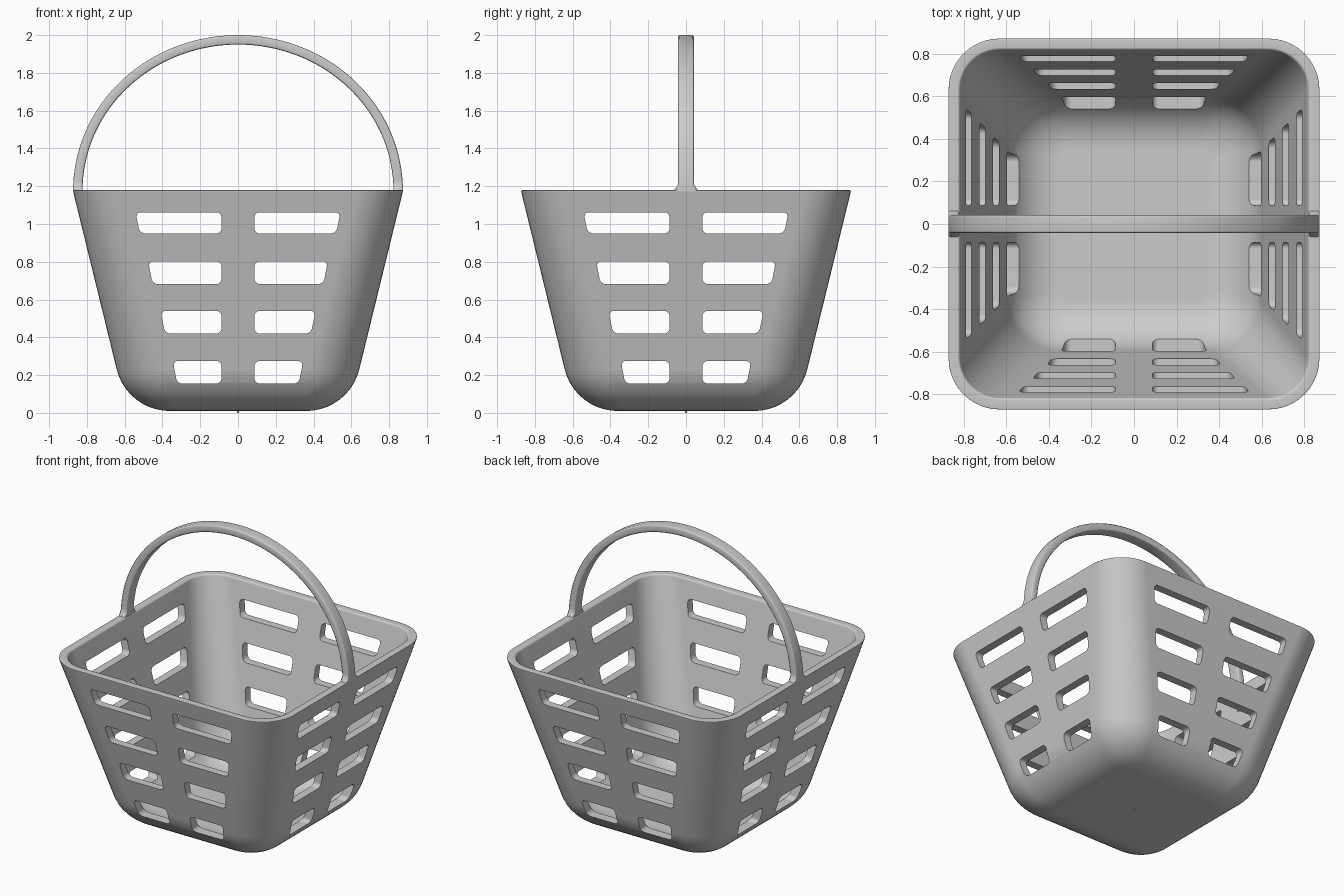
import bpy, bmesh
from math import sin, cos, pi, atan, tan, radians

if "Cube" in bpy.data.objects:
    bpy.data.objects.remove(bpy.data.objects["Cube"])

TOP, BASE, WALL = 1.18, 0.01, 0.055
SLOPE = 0.245


def half(z):
    return 0.875 - SLOPE * (TOP - z)


def make(name, bm):
    bmesh.ops.recalc_face_normals(bm, faces=bm.faces)
    me = bpy.data.meshes.new(name)
    bm.to_mesh(me)
    bm.free()
    ob = bpy.data.objects.new(name, me)
    bpy.context.collection.objects.link(ob)
    return ob


def activate(ob):
    bpy.ops.object.select_all(action='DESELECT')
    ob.select_set(True)
    bpy.context.view_layer.objects.active = ob


def loft(bm, rings, closed=False):
    loops = [[bm.verts.new(p) for p in r] for r in rings]
    for a, b in zip(loops, loops[1:]):
        n = len(a)
        for i in range(n):
            bm.faces.new((a[i], a[(i + 1) % n], b[(i + 1) % n], b[i]))
    bm.faces.new(loops[0])
    bm.faces.new(loops[-1])


def square_ring(h, r, z, seg=10):
    pts = []
    for q, (sx, sy) in enumerate(((1, 1), (-1, 1), (-1, -1), (1, -1))):
        for i in range(seg + 1):
            a = (q + i / seg) * pi / 2
            pts.append((sx * (h - r) + r * cos(a), sy * (h - r) + r * sin(a), z))
    return pts


def shell_profile(inset, floor, fillet, corner, seg=10):
    """(half width, corner radius, z) from the floor up to the start of the wall"""
    turn = pi / 2 - atan(SLOPE)
    x0 = half(floor) - inset - fillet * tan(turn / 2)
    out = []
    for i in range(seg + 1):
        a = turn * i / seg
        x = x0 + fillet * sin(a)
        r = corner - (x0 + fillet * sin(turn) - x) * 0.75
        out.append((x, max(r, 0.03), floor + fillet * (1 - cos(a))))
    return out


# Basket shell: outside going up, over the soft rim, inside going down
outer = shell_profile(0, BASE, 0.29, 0.27)
inner = shell_profile(WALL, BASE + 0.055, 0.25, 0.23)
b = 0.01
rim = [(half(TOP - b), 0.24, TOP - b), (half(TOP) - 0.003, 0.238, TOP - 0.003),
       (half(TOP) - b, 0.23, TOP), (half(TOP) - WALL + b, 0.20, TOP),
       (half(TOP) - WALL + 0.003, 0.193, TOP - 0.003),
       (half(TOP - b) - WALL, 0.19, TOP - b)]
bm = bmesh.new()
loft(bm, [square_ring(*p) for p in outer + rim + inner[::-1]])
basket = make("basket", bm)

# Slot cutters: (bottom, top, outer end at bottom, outer end at top)
ROWS = [(0.95, 1.062, 0.52, 0.542), (0.682, 0.802, 0.452, 0.476),
        (0.42, 0.54, 0.386, 0.41), (0.155, 0.275, 0.322, 0.345)]


def slot_cutter(name, along_x):
    bm = bmesh.new()
    for z0, z1, e0, e1 in ROWS:
        for s in (-1, 1):
            quad = [(0.087 * s, z0), (e0 * s, z0), (e1 * s, z1), (0.087 * s, z1)]
            ends = []
            for d in (-1.2, 1.2):
                ends.append([bm.verts.new((d, u, z) if along_x else (u, d, z)) for u, z in quad])
            bm.faces.new(ends[0])
            bm.faces.new(ends[1])
            for i in range(4):
                j = (i + 1) % 4
                bm.faces.new((ends[0][i], ends[0][j], ends[1][j], ends[1][i]))
    axis = 0 if along_x else 1
    long_edges = [e for e in bm.edges if abs(e.verts[0].co[axis] - e.verts[1].co[axis]) > 2]
    bmesh.ops.bevel(bm, geom=long_edges, offset=0.028, segments=5, profile=0.5, affect='EDGES')
    return make(name, bm)


for name, along_x in (("front_slot_cutter", False), ("side_slot_cutter", True)):
    cutter = slot_cutter(name, along_x)
    cutter.hide_render = True
    activate(basket)
    mod = basket.modifiers.new("slots", 'BOOLEAN')
    mod.operation, mod.solver, mod.object = 'DIFFERENCE', 'EXACT', cutter
    bpy.ops.object.modifier_apply(modifier=mod.name)
    bpy.data.objects.remove(cutter)

# Arched handle with softened edges, flaring where it meets the rim
rings = []
params = [0, 0.012, 0.02, 0.03, 0.045] + [0.07 + 0.86 * i / 56 for i in range(57)]
params += [1 - t for t in (0.045, 0.03, 0.02, 0.012, 0)]
c = 0.008
for t in params:
    a = pi * t
    rise = 0.82 * sin(a)
    w = 0.042 + 0.022 * max(0, 1 - rise / 0.04) ** 2
    sec = [(0, w - c), (0, -w + c), (c, -w), (0.05 - c, -w),
           (0.05, -w + c), (0.05, w - c), (0.05 - c, w), (c, w)]
    rings.append([((0.873 - d) * cos(a), y, TOP - 0.004 + (0.824 - d) * sin(a)) for d, y in sec])
bm = bmesh.new()
loft(bm, rings)
handle = make("handle", bm)

# Tiny moulding point under the base
bm = bmesh.new()
bmesh.ops.create_cone(bm, cap_ends=True, segments=12, radius1=0.005, radius2=0.008, depth=0.014)
bmesh.ops.translate(bm, verts=bm.verts, vec=(0, 0, 0.007))
nub = make("base_point", bm)

for ob in (basket, handle, nub):
    activate(ob)
    bpy.ops.object.shade_smooth_by_angle(angle=radians(50 if ob is handle else 35))
    if ob is not nub:
        wn = ob.modifiers.new("even_shading", 'WEIGHTED_NORMAL')
        wn.keep_sharp = True
